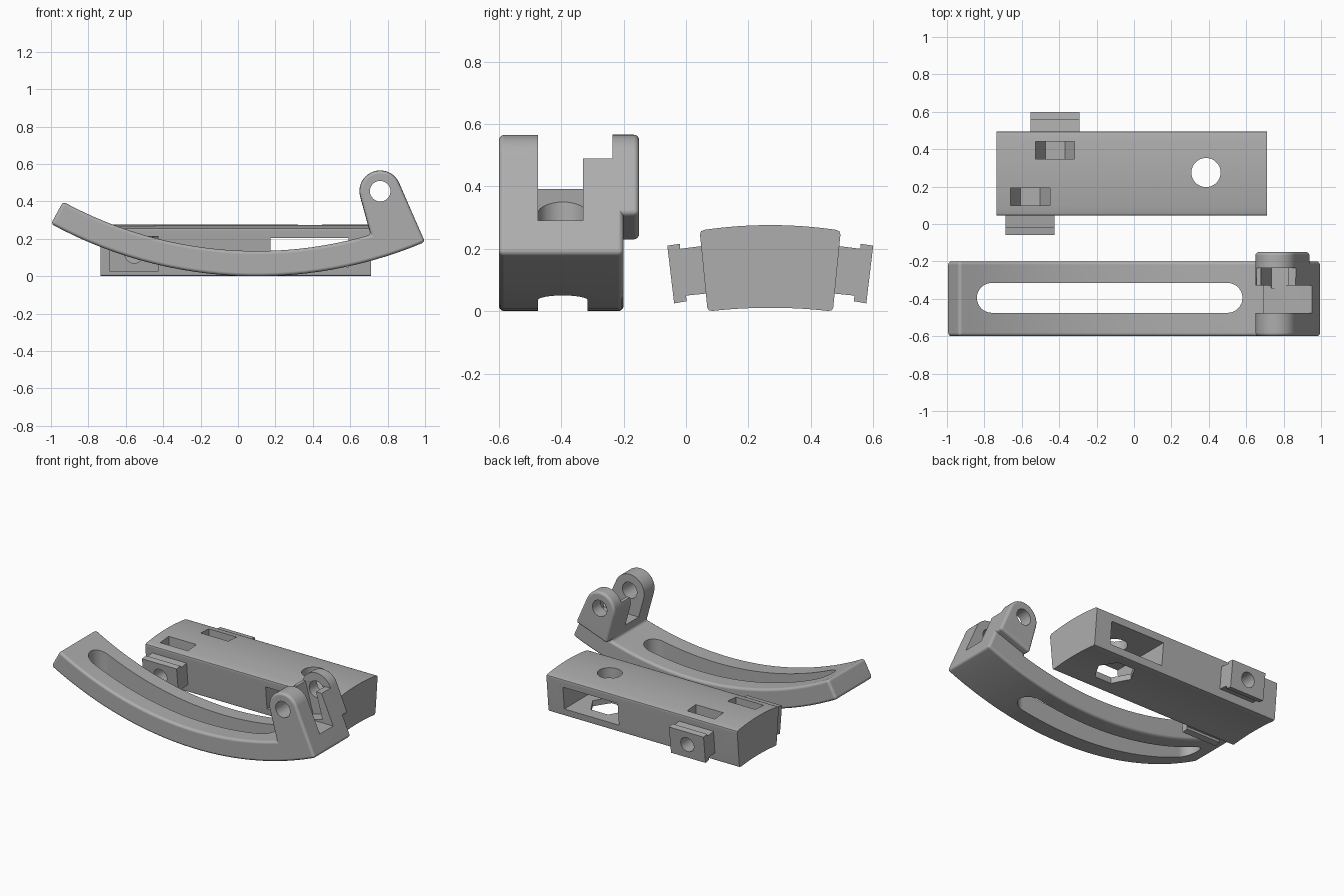
import bpy, bmesh
from math import sin, cos, pi, radians, asin
from mathutils import Matrix, Vector

if "Cube" in bpy.data.objects:
    bpy.data.objects.remove(bpy.data.objects["Cube"], do_unlink=True)

grey = bpy.data.materials.new("plain grey")
grey.use_nodes = True
grey.diffuse_color = (0.42, 0.42, 0.42, 1)
for node in grey.node_tree.nodes:
    if node.type == "BSDF_PRINCIPLED":
        node.inputs["Base Color"].default_value = grey.diffuse_color
        node.inputs["Roughness"].default_value = 0.6


def place(axis, a, b, d):
    return {"x": (d, a, b), "y": (a, d, b), "z": (a, b, d)}[axis]


def prism(name, points, axis, lo, hi):
    """Extrude a flat outline along one axis."""
    bm = bmesh.new()
    base = bm.faces.new([bm.verts.new(place(axis, a, b, lo)) for a, b in points])
    moved = bmesh.ops.extrude_face_region(bm, geom=[base])["geom"]
    shift = Vector(place(axis, 0, 0, hi - lo))
    bmesh.ops.translate(bm, vec=shift, verts=[v for v in moved if isinstance(v, bmesh.types.BMVert)])
    bmesh.ops.recalc_face_normals(bm, faces=bm.faces)
    mesh = bpy.data.meshes.new(name)
    bm.to_mesh(mesh)
    bm.free()
    mesh.materials.append(grey)
    obj = bpy.data.objects.new(name, mesh)
    bpy.context.collection.objects.link(obj)
    return obj


def arc(cx, cy, r, start, end, n):
    steps = [start + (end - start) * i / n for i in range(n + 1)]
    return [(cx + r * cos(t), cy + r * sin(t)) for t in steps]


def ring(cx, cy, r, n):
    return arc(cx, cy, r, 0, 2 * pi, n)[:-1]


def rect(a0, a1, b0, b1):
    return [(a0, b0), (a1, b0), (a1, b1), (a0, b1)]


def apply(obj, mod):
    bpy.ops.object.select_all(action="DESELECT")
    obj.select_set(True)
    bpy.context.view_layer.objects.active = obj
    bpy.ops.object.modifier_apply(modifier=mod.name)


def bevel(obj, width):
    mod = obj.modifiers.new("bevel", "BEVEL")
    mod.width = width
    mod.segments = 4
    mod.limit_method = "ANGLE"
    mod.angle_limit = radians(35)
    apply(obj, mod)


def combine(obj, tool, operation="DIFFERENCE"):
    mod = obj.modifiers.new("boolean", "BOOLEAN")
    mod.operation = operation
    mod.solver = "EXACT"
    mod.object = tool
    apply(obj, mod)
    bpy.data.objects.remove(tool, do_unlink=True)


def finish(obj):
    bpy.ops.object.select_all(action="DESELECT")
    obj.select_set(True)
    bpy.context.view_layer.objects.active = obj
    bpy.ops.object.shade_smooth_by_angle(angle=radians(30))
    mod = obj.modifiers.new("weighted normals", "WEIGHTED_NORMAL")
    mod.keep_sharp = True


# Curved arm with its lug, drawn as one side outline
pin_x, pin_z = 0.76, 0.455
mid_x, mid_z, outer, inner = 0.1, 2.3, 2.3, 2.165
down = -pi / 2
left_end = down - asin(1.1 / outer)
outline = arc(mid_x, mid_z, outer, left_end, down + asin(0.9 / outer), 28)
outline += arc(pin_x, pin_z, 0.11, radians(23), radians(195), 20)
outline += arc(mid_x, mid_z, inner, down + asin(0.61 / inner), left_end, 26)
arm = prism("curved_arm", outline, "y", -0.6, -0.2)
bevel(arm, 0.018)

# Thickened cheek on the back of the lug
cheek = arc(pin_x, pin_z, 0.111, radians(23), radians(195), 20)
cheek += [(0.708, 0.225), (0.944, 0.31)]
cheek = prism("lug_cheek", cheek, "y", -0.3, -0.15)
bevel(cheek, 0.018)
combine(arm, cheek, "UNION")

# Long adjustment slot through the arm
slot_y, slot_r = -0.395, 0.08
slot = arc(0.5, slot_y, slot_r, -pi / 2, pi / 2, 16)
slot += arc(-0.76, slot_y, slot_r, pi / 2, 3 * pi / 2, 16)
combine(arm, prism("slot_cutter", slot, "z", -0.3, 0.6))

# Fork gap, stepped inner cheek, tilted nut channel and pin hole
combine(arm, prism("fork_cutter", rect(0.5, 1.2, 0.29, 0.8), "y", -0.475, -0.33))
combine(arm, prism("step_cutter", rect(0.5, 1.2, 0.49, 0.8), "y", -0.34, -0.235))
channel = prism("channel_cutter", rect(-0.07, 0.07, -0.165, 0.2), "y", -0.342, -0.236)
channel.data.transform(Matrix.Translation((pin_x, 0, pin_z)) @ Matrix.Rotation(radians(-15), 4, "Y"))
combine(arm, channel)
combine(arm, prism("pin_cutter", ring(pin_x, pin_z, 0.055, 32), "y", -0.8, 0))
finish(arm)

# Slide block with domed top, leaning sides and hollowed base
centre_y = 0.27


def bowed(half, edge_z, rise, n=12):
    return [(centre_y + half * (1 - 2 * i / n), edge_z + rise * (1 - (1 - 2 * i / n) ** 2))
            for i in range(n + 1)]


section = bowed(0.21, 0.261, 0.015)
section += [(0.048, 0.256), (0.045, 0.245), (0.068, 0.012), (0.073, 0.003)]
section += bowed(0.185, 0.001, 0.01)[::-1]
section += [(0.467, 0.003), (0.472, 0.012), (0.495, 0.245), (0.492, 0.256)]
block = prism("slide_block", section, "x", -0.735, 0.712)

# Clamp tabs: one on each long side, mirrored about the block
tab = [(-0.06, 0.21), (-0.02, 0.216), (-0.019, 0.2), (0.1, 0.215),
       (0.1, 0.06), (0, 0.05), (0.002, 0.032), (-0.038, 0.025)]
for side, x in (("front", -0.555), ("back", -0.422)):
    def flip(y):
        return y if side == "front" else 2 * centre_y - y
    combine(block, prism(side + "_tab", [(flip(y), z) for y, z in tab], "x", x - 0.131, x + 0.131), "UNION")
    # Nut pocket open at the top, with a bolt hole through the tab
    ys = sorted((flip(0.1), flip(0.193)))
    pocket = [(x - 0.105, 0.4), (x - 0.105, 0.12), (x - 0.052, 0.03),
              (x + 0.052, 0.03), (x + 0.105, 0.12), (x + 0.105, 0.4)]
    combine(block, prism("pocket_cutter", pocket, "y", *ys))
    ys = sorted((flip(-0.2), flip(0.15)))
    combine(block, prism("bolt_cutter", ring(x, 0.12, 0.05, 28), "y", *ys))

# Side window, round hole in the top and hexagon hole in the base
combine(block, prism("window_cutter", rect(0.175, 0.59, 0.05, 0.205), "y", -0.1, 0.7))
combine(block, prism("top_hole_cutter", ring(0.385, 0.275, 0.078, 36), "z", 0.12, 0.5))
combine(block, prism("hexagon_cutter", ring(0.385, 0.275, 0.13, 6), "z", -0.2, 0.1))
finish(block)
